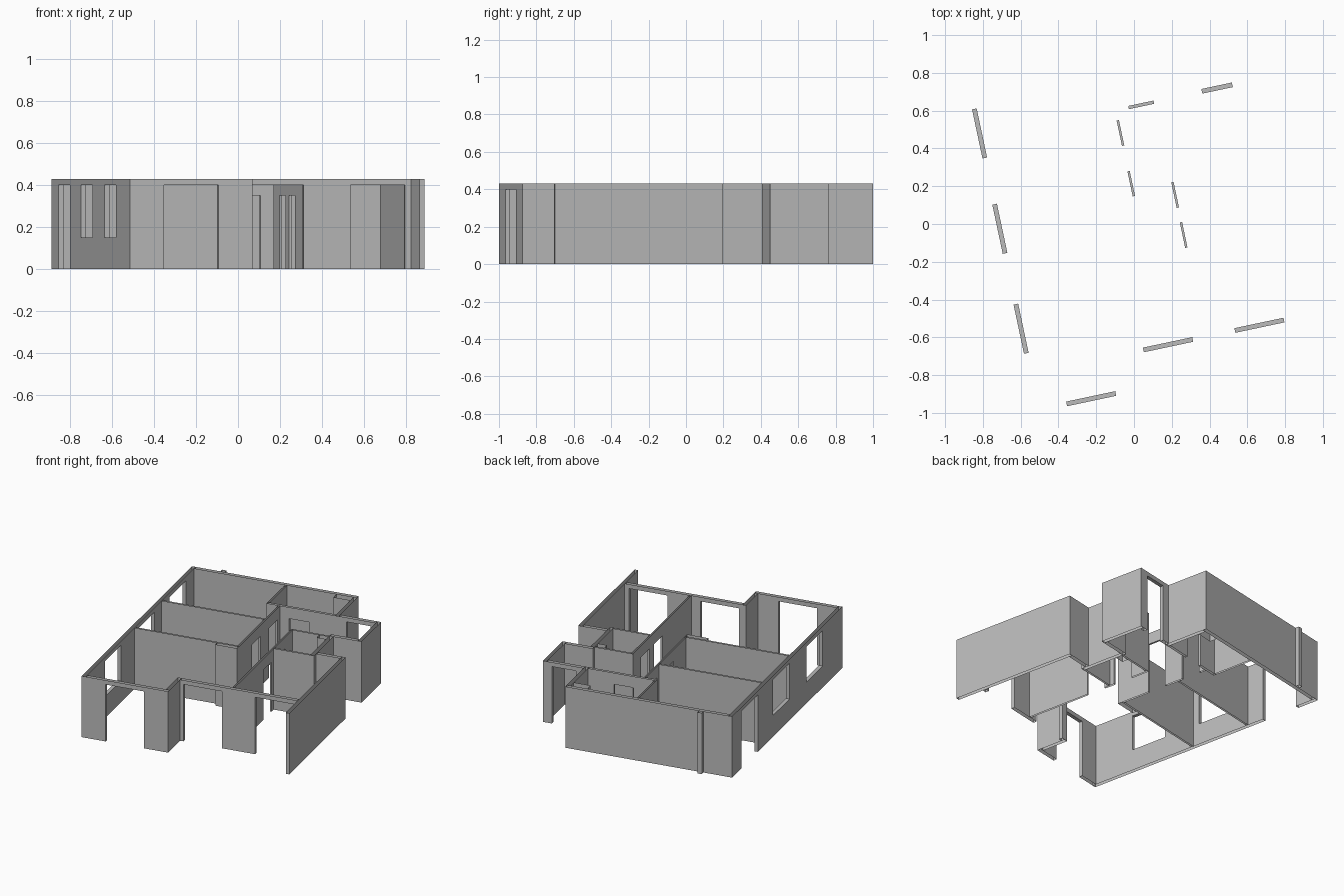
import bpy, bmesh, math

cube = bpy.data.objects.get("Cube")
if cube:
    bpy.data.objects.remove(cube, do_unlink=True)

HEIGHT = 0.43
OUTER = 0.025
INNER = 0.0125
TURN = math.radians(12)
HEAD = 0.40
DOOR = 0.35
SILL = 0.15

grey = bpy.data.materials.new("wall_grey")
grey.use_nodes = True
grey.diffuse_color = (0.5, 0.5, 0.5, 1)
grey.node_tree.nodes["Principled BSDF"].inputs["Base Color"].default_value = (0.5, 0.5, 0.5, 1)


def wall(name, axis, offset, start, end, thick=OUTER, openings=()):
    """Hollow wall shell, open above and below; openings are (start, end, bottom, top)."""
    cols = sorted({start, end, *[p for o in openings for p in o[:2]]})
    rows = sorted({0.0, HEIGHT, *[z for o in openings for z in o[2:]]})
    bm = bmesh.new()

    def point(t, side, z):
        d = offset + side * thick / 2
        return bm.verts.new((t, d, z) if axis == "x" else (d, t, z))

    def solid(i, j):
        if not 0 <= i < len(cols) - 1:
            return False
        t = (cols[i] + cols[i + 1]) / 2
        z = (rows[j] + rows[j + 1]) / 2
        return not any(a < t < b and lo < z < hi for a, b, lo, hi in openings)

    def quad(*corners):
        bm.faces.new([point(*c) for c in corners])

    # both wall sides
    for i in range(len(cols) - 1):
        for j in range(len(rows) - 1):
            if solid(i, j):
                a, b, lo, hi = cols[i], cols[i + 1], rows[j], rows[j + 1]
                for s in (-1, 1):
                    quad((a, s, lo), (b, s, lo), (b, s, hi), (a, s, hi))
    # wall ends and jambs
    for i, t in enumerate(cols):
        for j in range(len(rows) - 1):
            if solid(i - 1, j) != solid(i, j):
                lo, hi = rows[j], rows[j + 1]
                quad((t, -1, lo), (t, 1, lo), (t, 1, hi), (t, -1, hi))
    # door heads and window sills
    for j in range(1, len(rows) - 1):
        for i in range(len(cols) - 1):
            if solid(i, j - 1) != solid(i, j):
                a, b, z = cols[i], cols[i + 1], rows[j]
                quad((a, -1, z), (b, -1, z), (b, 1, z), (a, 1, z))

    bmesh.ops.remove_doubles(bm, verts=bm.verts, dist=0.0001)
    bmesh.ops.recalc_face_normals(bm, faces=bm.faces)
    bmesh.ops.dissolve_limit(bm, angle_limit=0.01, verts=bm.verts, edges=bm.edges)
    mesh = bpy.data.meshes.new(name)
    bm.to_mesh(mesh)
    bm.free()
    mesh.materials.append(grey)
    obj = bpy.data.objects.new(name, mesh)
    obj.rotation_euler.z = TURN
    bpy.context.collection.objects.link(obj)


def shaft(name, x0, x1, y0, y1):
    wall(name, "x", (y0 + y1) / 2, x0, x1, y1 - y0)


# outer walls
wall("right_window_wall", "y", -0.70, -0.87, 0.928, openings=[
    (0.506, 0.772, 0, HEAD), (-0.01, 0.256, SILL, HEAD), (-0.551, -0.285, SILL, HEAD)])
wall("back_wall", "x", 0.9155, -0.6875, 0.442)
wall("front_bay_wall", "x", -0.8575, -0.6875, -0.115, openings=[(-0.547, -0.281, 0, HEAD)])
wall("front_step_wall", "y", -0.1275, -0.845, -0.65)
wall("front_wall", "x", -0.6625, -0.115, 0.70, openings=[
    (-0.09, 0.177, 0, HEAD), (0.405, 0.671, 0, HEAD)])
wall("left_wall", "y", 0.7125, -0.87, 0.047)
wall("niche_front_wall", "x", 0.0345, 0.53, 0.70)
wall("niche_wall", "y", 0.5175, -0.01, 0.306)
wall("niche_back_wall", "x", 0.3185, 0.505, 0.70)
wall("entry_left_wall", "y", 0.7125, 0.306, 0.625)
wall("entry_wall", "x", 0.6125, 0.442, 0.70, openings=[(0.4975, 0.6625, 0, HEAD)])
wall("back_room_left_wall", "y", 0.4295, 0.60, 0.903)

# inner walls
wall("front_room_divider", "x", -0.064, -0.6875, 0.024, INNER)
wall("back_room_divider", "x", 0.379, -0.6875, 0.024, INNER)
wall("corridor_wall", "y", 0.03, -0.07, 0.60, INNER, [
    (0.418, 0.555, 0, DOOR), (0.144, 0.28, 0, DOOR)])
wall("corridor_end_wall", "x", 0.609, -0.056, 0.417, 0.0175, [(0.10, 0.237, 0, DOOR)])
wall("back_corner_divider", "y", -0.05, 0.618, 0.903, INNER)
wall("bathroom_wall", "y", 0.245, -0.65, 0.306, INNER, [
    (0.036, 0.175, 0, DOOR), (-0.18, -0.042, 0, DOOR)])
wall("bathroom_divider", "x", -0.003, 0.251, 0.505, INNER)
wall("bathroom_back_wall", "x", 0.30, 0.251, 0.505, INNER)

# service shafts and outside pillar
shaft("corridor_shaft", -0.114, 0.036, -0.10, -0.07)
shaft("back_room_shaft", 0.30, 0.417, 0.85, 0.903)
shaft("bathroom_shaft", 0.44, 0.505, 0.25, 0.294)
shaft("back_pillar", -0.515, -0.485, 0.928, 0.955)
